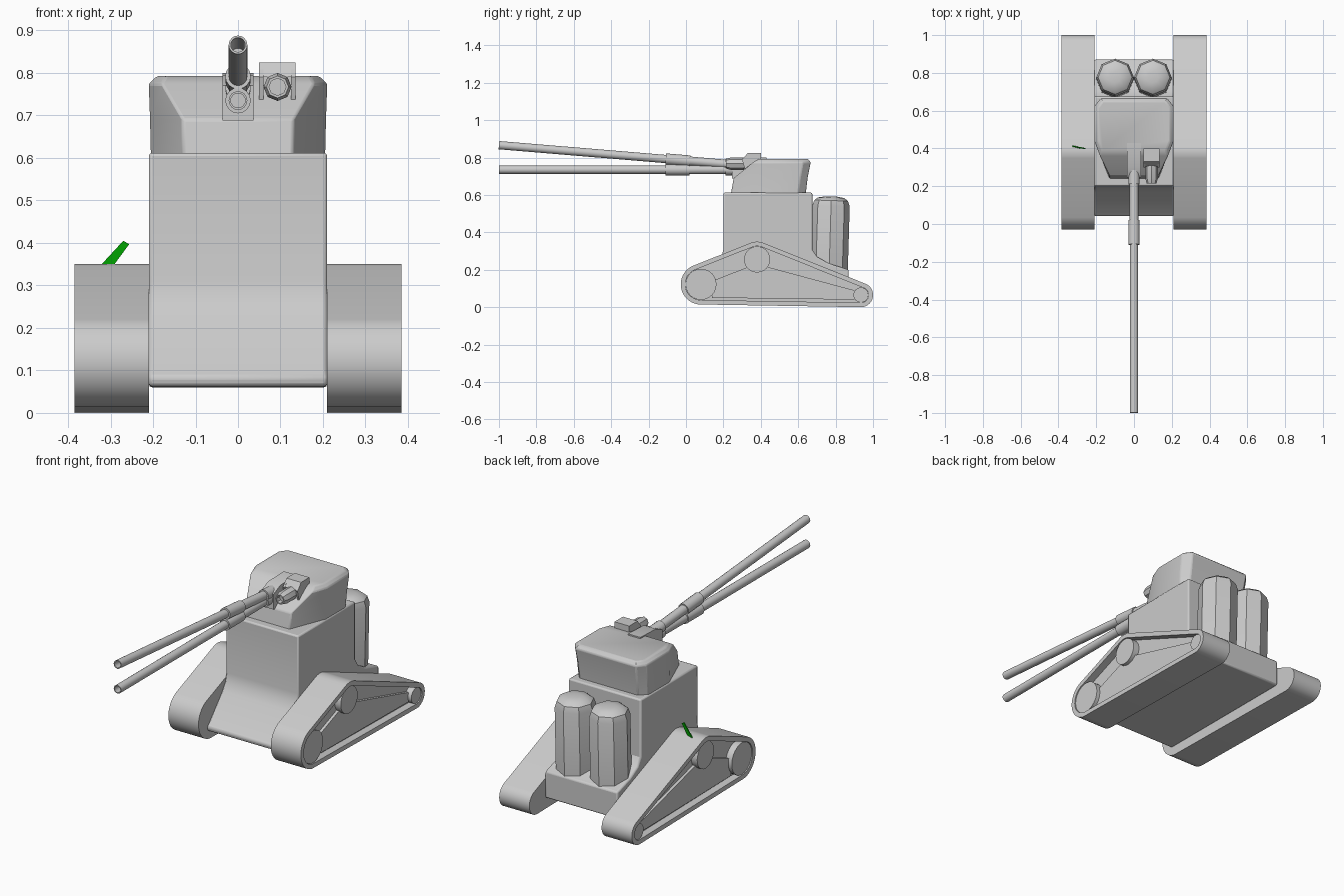
import bpy, bmesh, math
from mathutils import Vector

if "Cube" in bpy.data.objects:
    bpy.data.objects.remove(bpy.data.objects["Cube"])


def material(name, rgb):
    m = bpy.data.materials.new(name)
    m.diffuse_color = (*rgb, 1)
    m.use_nodes = True
    m.node_tree.nodes["Principled BSDF"].inputs["Base Color"].default_value = m.diffuse_color
    return m


GREY = material("armour_grey", (0.6, 0.6, 0.6))
GREEN = material("flag_green", (0.0, 0.35, 0.0))


def loft(name, rings, mat=GREY, bevel=0.0, closed=False):
    """Skin a list of equal-length point rings; cap the ends or join them in a loop."""
    bm = bmesh.new()
    vs = [[bm.verts.new(p) for p in r] for r in rings]
    n = len(rings[0])
    pairs = list(zip(vs, vs[1:])) + ([(vs[-1], vs[0])] if closed else [])
    for a, b in pairs:
        for i in range(n):
            j = (i + 1) % n
            bm.faces.new((a[i], a[j], b[j], b[i]))
    if not closed:
        bm.faces.new(vs[0])
        bm.faces.new(vs[-1])
    bmesh.ops.recalc_face_normals(bm, faces=bm.faces)
    me = bpy.data.meshes.new(name)
    bm.to_mesh(me)
    bm.free()
    me.materials.append(mat)
    ob = bpy.data.objects.new(name, me)
    bpy.context.collection.objects.link(ob)
    if bevel:
        mod = ob.modifiers.new("bevel", 'BEVEL')
        mod.width, mod.segments, mod.limit_method = bevel, 2, 'ANGLE'
        mod.angle_limit = math.radians(40)
    bpy.context.view_layer.objects.active = ob
    ob.select_set(True)
    bpy.ops.object.shade_smooth_by_angle(angle=math.radians(32))
    ob.select_set(False)
    return ob


def prism(name, yz, x0, x1, **kw):
    return loft(name, [[(x, y, z) for y, z in yz] for x in (x0, x1)], **kw)


def lathe(name, start, end, profile, sides=16, closed=False):
    """Turn (distance, radius) points about the line from start to end."""
    start = Vector(start)
    rot = (Vector(end) - start).to_track_quat('Z', 'Y')
    rings = [[start + rot @ Vector((r * math.cos(2 * math.pi * i / sides),
                                    r * math.sin(2 * math.pi * i / sides), d))
              for i in range(sides)] for d, r in profile]
    return loft(name, rings, closed=closed)


# Track outline: taut belt around three wheels (y, z, outer radius)
WHEELS = [(0.08, 0.122, 0.108), (0.38, 0.255, 0.095), (0.935, 0.065, 0.065)]
BELT = 0.024


def belt(inset, steps=72):
    pts = []
    for i in range(steps):
        c, s = math.cos(2 * math.pi * i / steps), math.sin(2 * math.pi * i / steps)
        y, z, r = max(WHEELS, key=lambda w: w[0] * c + w[1] * s + w[2])
        pts.append((y + (r - inset) * c, z + (r - inset) * s))
    return pts


for side, s in (("left", -1), ("right", 1)):
    # Belt with a recessed outer face
    layers = [(0.21, 0), (0.385, 0), (0.385, BELT), (0.345, BELT)]
    loft(side + "_track", [[(s * x, y, z) for y, z in belt(i)] for x, i in layers])
    # Wheels sitting in the recess
    for k, (y, z, r) in enumerate(WHEELS):
        lathe(f"{side}_wheel_{k + 1}", (s * 0.34, y, z), (s * 0.4, y, z),
              [(0, r - BELT - 0.001), (0.04, r - BELT - 0.001)], 24)
    # Triangular frame between the wheels
    prism(side + "_track_frame", [(0.14, 0.05), (0.14, 0.14), (0.35, 0.222),
                                  (0.41, 0.222), (0.90, 0.09), (0.90, 0.04)],
          s * 0.34, s * 0.36)
    # Rear canisters, leaning back slightly
    lathe(side + "_canister", (s * 0.1, 0.765, 0.195), (s * 0.1, 0.777, 0.595),
          [(0, 0.1), (0.345, 0.1), (0.375, 0.09), (0.39, 0.07), (0.397, 0.03)], 8)

# Hull: tall box with a swept nose and a low rear deck
prism("hull", [(0.20, 0.612), (0.20, 0.31), (0.19, 0.265), (0.165, 0.225),
               (0.06, 0.105), (0.04, 0.085), (0.045, 0.062), (0.87, 0.06),
               (0.87, 0.20), (0.76, 0.235), (0.70, 0.27), (0.675, 0.31), (0.675, 0.612)],
      -0.21, 0.21, bevel=0.008)

# Turret: stacked plan outlines with a narrowed, sloping front
rings = []
for z, fx, fy, sx, s0, s1, bx, by in (
        (0.605, .13, .24, .205, .43, .60, .17, .64),
        (0.69, .13, .255, .207, .435, .61, .17, .65),
        (0.775, .18, .36, .21, .44, .625, .175, .667),
        (0.793, .17, .39, .19, .44, .615, .165, .65)):
    half = [(fx, fy), (sx, s0), (sx, s1), (bx, by)]
    rings.append([(x, y, z) for x, y in half] + [(-x, y, z) for x, y in reversed(half)])
loft("turret", rings, bevel=0.006)

# Gun mount
prism("gun_mount", [(0.245, 0.688), (0.245, 0.77), (0.30, 0.795), (0.43, 0.8), (0.43, 0.7)],
      -0.036, 0.036)

# Twin barrels: hollow tubes with a collar and a base sleeve
for name, z0, z1 in (("upper", 0.758, 0.866), ("lower", 0.735, 0.735)):
    a, b = Vector((0, 0.30, z0)), Vector((0, -1, z1))
    length = (b - a).length
    lathe(name + "_barrel", a, b,
          [(0, 0.012), (0, 0.03), (0.09, 0.03), (0.09, 0.023), (0.28, 0.024),
           (0.28, 0.03), (0.41, 0.03), (0.41, 0.022), (length, 0.022),
           (length, 0.017), (length - 0.3, 0.017)])

# Sight: lens tube held in a hooded bracket
lathe("sight_tube", (0.093, 0.36, 0.767), (0.093, 0.2, 0.767),
      [(0, 0.026), (0.05, 0.026), (0.05, 0.033), (0.12, 0.033), (0.145, 0.026),
       (0.145, 0.02), (0.12, 0.02)], 8)
for x in (0.05, 0.125):
    prism("sight_bracket_side", [(0.32, 0.715), (0.30, 0.79), (0.33, 0.82), (0.40, 0.82),
                                 (0.40, 0.715)], x, x + 0.01)
prism("sight_hood", [(0.305, 0.79), (0.33, 0.825), (0.40, 0.825), (0.40, 0.79)], 0.05, 0.135)
prism("sight_back", [(0.355, 0.715), (0.355, 0.8), (0.40, 0.8), (0.40, 0.715)], 0.055, 0.13)

# Small green flag plate on the left track
flag = [(-0.33, 0.41, 0.34), (-0.298, 0.402, 0.34), (-0.256, 0.396, 0.397), (-0.27, 0.398, 0.405)]
loft("green_flag", [[(x, y + d, z) for x, y, z in flag] for d in (0, 0.006)], mat=GREEN)
